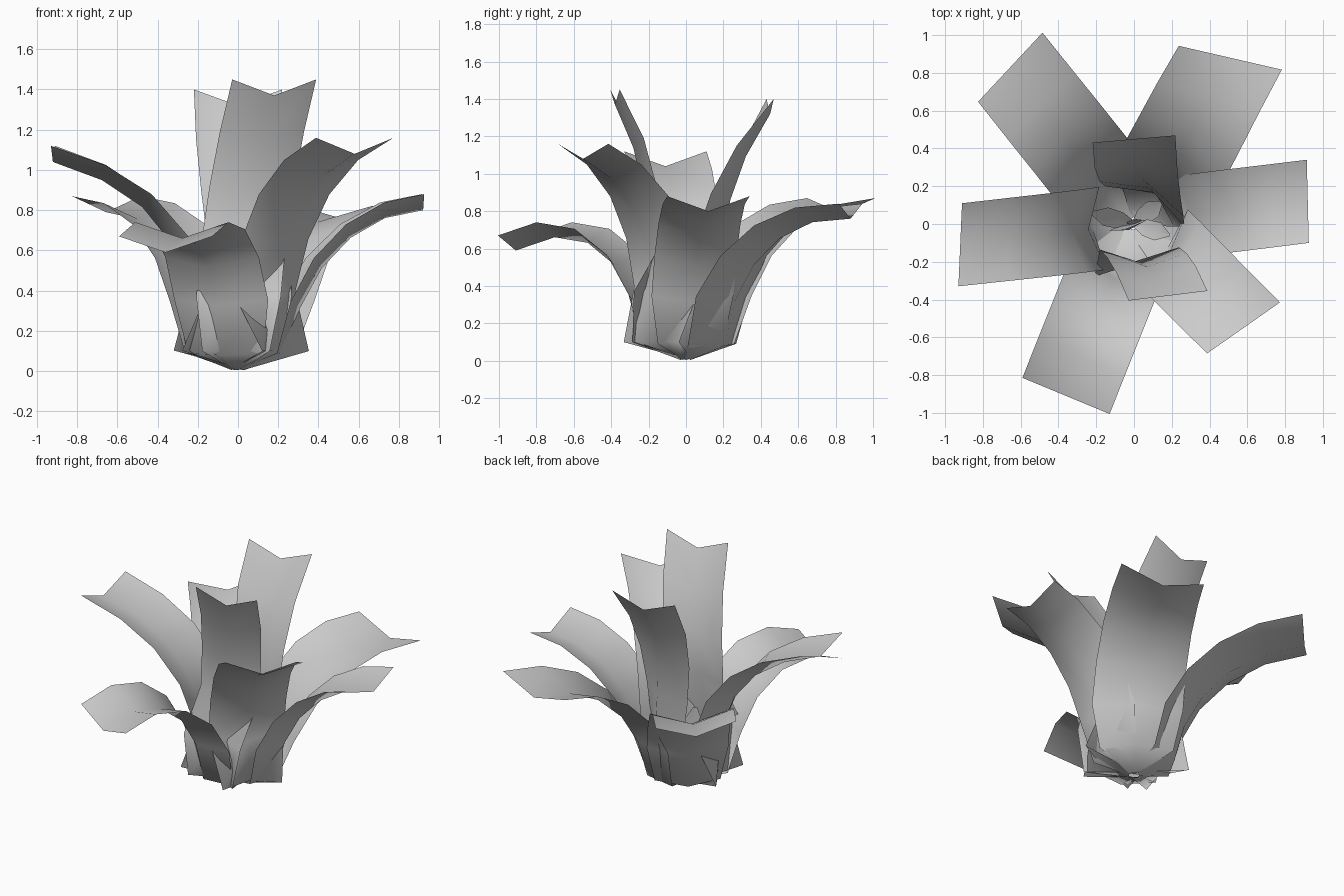
import bpy, bmesh
from math import sin, cos, radians
from mathutils import Vector

if "Cube" in bpy.data.objects:
    bpy.data.objects.remove(bpy.data.objects["Cube"])

UP = Vector((0, 0, 1))


def polar(yaw, r, z):
    return Vector((r * cos(radians(yaw)), r * sin(radians(yaw)), z))


def strip(name, rows):
    """Skin rows of three points into a smooth open leaf surface."""
    bm = bmesh.new()
    grid = [[bm.verts.new(p) for p in row] for row in rows]
    for a, b in zip(grid, grid[1:]):
        for i in range(len(a) - 1):
            bm.faces.new((a[i], a[i + 1], b[i + 1], b[i]))
    for f in bm.faces:
        f.smooth = True
    me = bpy.data.meshes.new(name)
    bm.to_mesh(me)
    bm.free()
    bpy.context.collection.objects.link(bpy.data.objects.new(name, me))


def leaf(name, yaw0, yaw1, tip, p0, p1, p2, half, cup=0.08, base=0.05):
    """Arching trough: yaw0/yaw1 = facing at root and tip, p = (radius, z) handles."""
    tip = Vector(tip)
    out = Vector((tip.x, tip.y, 0)).normalized()
    a, b = polar(yaw0, *p0), polar(yaw0, *p1)
    c = out * p2[0] + UP * p2[1]
    rows = []
    n_rows = 5
    for i in range(n_rows + 1):
        t = i / n_rows
        s = 1 - t
        mid = a * s**3 + b * 3 * s * s * t + c * 3 * s * t * t + tip * t**3
        tan = ((b - a) * s * s + (c - b) * 2 * s * t + (tip - c) * t * t).normalized()
        side = polar(yaw0 + (yaw1 - yaw0) * t + 90, 1, 0)
        lift = side.cross(tan)
        if lift.z < 0:
            lift = -lift
        lift = lift.lerp(UP, t**3) * cup
        w = half * (0.8 if i == 0 else 1)
        if i == 0:
            # narrow foot at the centre
            foot = polar(yaw0, 0.03, 0.005)
            rows.append([foot - side * base + UP * 0.02, foot, foot + side * base + UP * 0.02])
        rows.append([mid - side * w + lift, mid, mid + side * w + lift])
    strip(name, rows)


# Low spreading leaves
LOW = ((0.25, 0.08), (0.31, 0.5), (0.6, 0.79))
leaf("low_leaf_back_left", 128, 137, (-0.655, 0.83, 0.79), *LOW, 0.25)
leaf("low_leaf_back_right", 55, 77, (0.51, 0.88, 0.76), *LOW, 0.28)
leaf("low_leaf_right", 8, 1.4, (0.92, 0.12, 0.80), *LOW, 0.22)
leaf("low_leaf_front", -111, -112.5, (-0.36, -0.91, 0.59),
     (0.25, 0.08), (0.3, 0.53), (0.58, 0.80), 0.25)

# Middle leaves
MID = ((0.22, 0.1), (0.2, 0.65), (0.48, 0.92))
leaf("mid_leaf_left", 187, 177.5, (-0.92, -0.11, 1.04), *MID, 0.22)
leaf("mid_leaf_front_right", -38, -55, (0.58, -0.55, 1.08),
     (0.22, 0.1), (0.22, 0.6), (0.4, 0.95), 0.235)

# Upright leaves
leaf("upright_leaf_back", 52, 95, (0.0, 0.45, 1.32),
     (0.2, 0.1), (0.21, 0.55), (0.19, 0.95), 0.22)
leaf("upright_leaf_front", -92, -83, (0.18, -0.38, 1.37),
     (0.2, 0.1), (0.2, 0.55), (0.19, 1.0), 0.21)

# Small pointed heart leaves
HEART = [  # facing yaw, tip, half width
    (-75, (-0.05, -0.03, 0.50), 0.10),
    (-20, (0.19, -0.06, 0.38), 0.05),
    (165, (-0.23, 0.06, 0.33), 0.05),
    (100, (0.0, 0.02, 0.24), 0.04),
    (40, (0.15, 0.12, 0.17), 0.05),
]
for k, (yaw, tip, half) in enumerate(HEART):
    tip = Vector(tip)
    side = polar(yaw + 90, 1, 0)
    rows = []
    for t, w in ((0, 0.25), (0.3, 0.9), (0.65, 1.0), (1, 0.12)):
        mid = Vector((0, 0, 0.02)).lerp(tip, t) + polar(yaw, 0.06 * t * (1 - t), 0)
        back = polar(yaw, -0.25 * half * w, 0)
        rows.append([mid - side * half * w + back, mid, mid + side * half * w + back])
    strip(f"heart_leaf_{k + 1}", rows)
